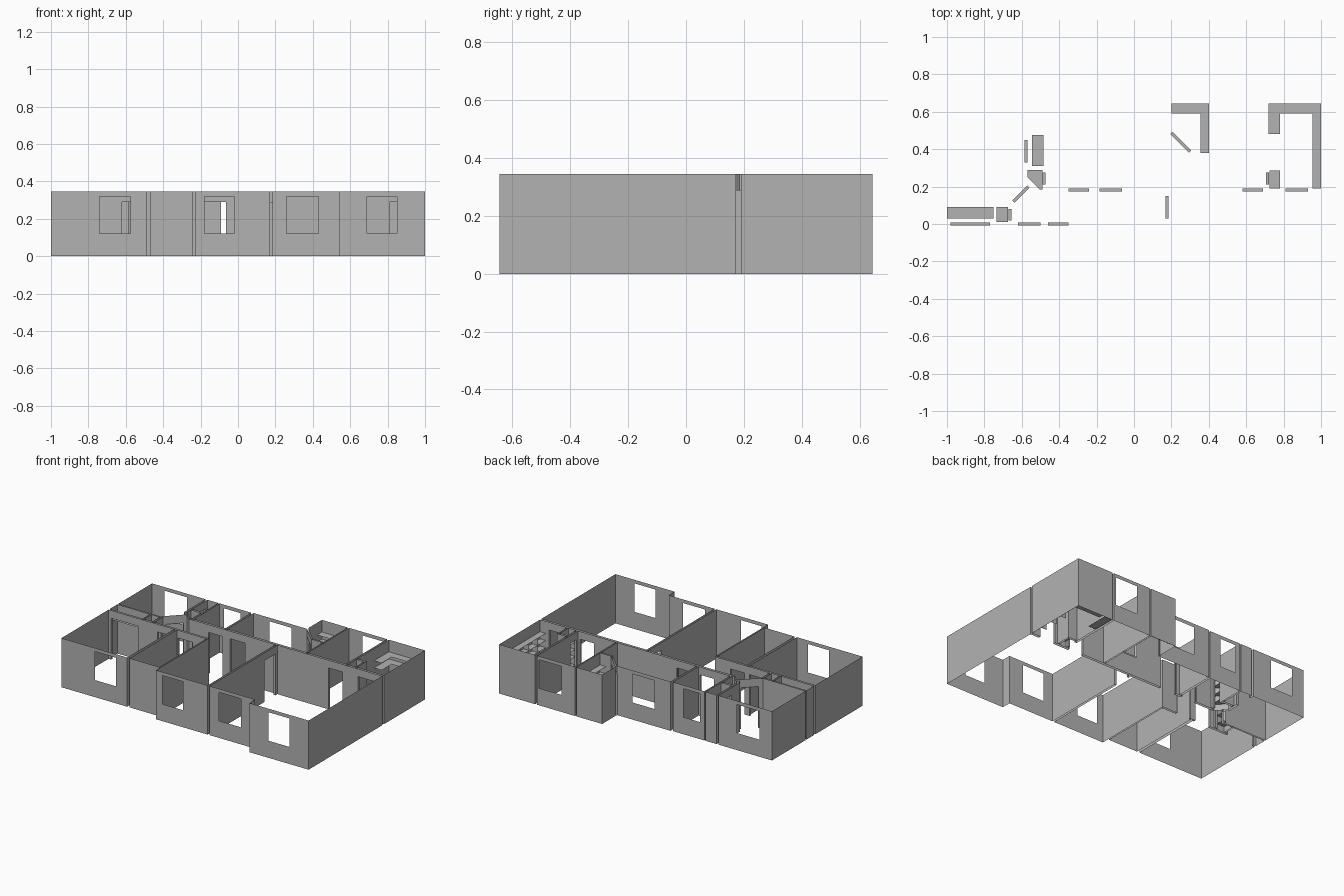
import bpy, bmesh
from mathutils import Vector

cube = bpy.data.objects.get("Cube")
if cube:
    bpy.data.objects.remove(cube, do_unlink=True)

HEIGHT = 0.345
DOOR_TOP = 0.29
SILL, HEAD = 0.12, 0.32
HALF_WALL = 0.008

# Single plaster colour
grey = bpy.data.materials.new("plaster_grey")
grey.use_nodes = True
grey.diffuse_color = (0.45, 0.45, 0.45, 1)
bsdf = grey.node_tree.nodes["Principled BSDF"]
bsdf.inputs["Base Color"].default_value = (0.45, 0.45, 0.45, 1)
bsdf.inputs["Roughness"].default_value = 0.8


def finish(name, bm):
    bmesh.ops.remove_doubles(bm, verts=bm.verts, dist=1e-5)
    mesh = bpy.data.meshes.new(name)
    bm.to_mesh(mesh)
    bm.free()
    mesh.materials.append(grey)
    bpy.context.collection.objects.link(bpy.data.objects.new(name, mesh))


def panel(bm, p, q, z0, z1):
    """Upright sheet from p to q."""
    if z1 - z0 > 1e-4 and (q - p).length > 1e-4:
        bm.faces.new([bm.verts.new((v.x, v.y, z))
                      for v, z in ((p, z0), (q, z0), (q, z1), (p, z1))])


def rect(x0, x1, y0, y1):
    return [(x0, y0), (x1, y0), (x1, y1), (x0, y1)]


# Doorways between rooms: start and end on the wall centre line
doors = {
    "bedroom_closet_door": ((-.98, 0), (-.77, 0)),
    "bedroom_door": ((-.62, 0), (-.50, 0)),
    "bath_door": ((-.46, 0), (-.35, 0)),
    "rear_bath_door": ((-.35, .1815), (-.24, .1815)),
    "study_door": ((-.185, .1815), (-.065, .1815)),
    "utility_door": ((.58, .1815), (.69, .1815)),
    "pantry_door": ((.81, .1815), (.93, .1815)),
    "living_door": ((.1775, .03), (.1775, .15)),
    "rear_closet_door": ((-.577, .33), (-.577, .45)),
    "linen_door": ((-.4825, .21), (-.4825, .275)),
    "hall_closet_door": ((-.6625, .02), (-.6625, .08)),
    "cupboard_door": ((.7125, .21), (.7125, .275)),
    "rear_bedroom_door": ((-.645, .12), (-.565, .20)),
    "corner_closet_door": ((.2, .4875), (.3, .3875)),
}
# Windows: x range and y of the wall
windows = [
    (-.74, -.575, -.53), (-.18, -.02, -.58), (.26, .43, -.58), (.69, .85, -.645),
    (-.905, -.73, .475), (-.44, -.315, .475), (-.09, .08, .48), (.515, .69, .645),
]
openings = [(Vector(a), Vector(b), 0, DOOR_TOP) for a, b in doors.values()]
openings += [(Vector((a, y)), Vector((b, y)), SILL, HEAD) for a, b, y in windows]

# Room outlines, each an inner shell of sheets
rooms = {
    "front_bedroom": rect(-1, -.49, -.53, -.007),
    "bath": rect(-.47, -.24, -.53, -.007),
    "family_room_and_hall": [(-.23, -.58), (.17, -.58), (.17, .173), (-.503, .173),
                             (-.545, .215), (-.655, .105), (-.655, .007), (-.23, .007)],
    "living_room": [(.185, -.58), (.54, -.58), (.54, -.645), (1, -.645),
                    (1, .173), (.185, .173)],
    "bedroom_closet": rect(-1, -.745, .007, .09),
    "hall_closet": rect(-.735, -.67, .007, .09),
    "rear_bedroom": [(-1, .1), (-.67, .1), (-.56, .21), (-.585, .235),
                     (-.585, .475), (-1, .475)],
    "rear_closet": rect(-.57, -.485, .305, .475),
    "linen_closet": [(-.57, .25), (-.505, .185), (-.49, .185), (-.49, .29), (-.57, .29)],
    "rear_bath": rect(-.475, -.23, .19, .475),
    "study": [(-.215, .19), (.4, .19), (.4, .37), (.31, .37), (.2, .48), (-.215, .48)],
    "corner_closet": [(.2, .495), (.315, .38), (.4, .38), (.4, .645), (.2, .645)],
    "utility_room": rect(.41, .705, .19, .645),
    "cupboard": rect(.72, .78, .19, .285),
    "pantry": [(.79, .19), (1, .19), (1, .645), (.72, .645), (.72, .3), (.79, .3)],
}


def wall(bm, p, q):
    """Wall sheet with every opening that lies on it left out."""
    length = (q - p).length
    along = (q - p) / length
    normal = Vector((-along.y, along.x))
    cuts = []
    for a, b, z0, z1 in openings:
        if max(abs((a - p).dot(normal)), abs((b - p).dot(normal))) < 0.012:
            s, e = sorted(((a - p).dot(along), (b - p).dot(along)))
            if s > -0.01 and e < length + 0.01:
                cuts.append((max(s, 0), min(e, length), z0, z1))
    at = 0
    for s, e, z0, z1 in sorted(cuts):
        panel(bm, p + along * at, p + along * s, 0, HEIGHT)
        panel(bm, p + along * s, p + along * e, 0, z0)
        panel(bm, p + along * s, p + along * e, z1, HEIGHT)
        at = e
    panel(bm, p + along * at, q, 0, HEIGHT)


for name, outline in rooms.items():
    bm = bmesh.new()
    pts = [Vector(p) for p in outline]
    for p, q in zip(pts, pts[1:] + pts[:1]):
        wall(bm, p, q)
    finish(name + "_walls", bm)

# Door linings: two jambs and a head between the paired sheets
for name, (a, b) in doors.items():
    bm = bmesh.new()
    a, b = Vector(a), Vector(b)
    d = (b - a).normalized()
    n = Vector((-d.y, d.x)) * HALF_WALL
    for p in (a, b):
        panel(bm, p - n, p + n, 0, DOOR_TOP)
    bm.faces.new([bm.verts.new((v.x, v.y, DOOR_TOP)) for v in (a - n, b - n, b + n, a + n)])
    finish(name + "_lining", bm)

# Closet shelves
TALL_SET = (.04, .10, .16, .21, .26)
shelves = {
    "bedroom_closet_shelf": (rect(-1, -.75, .03, .09), (.26,)),
    "hall_closet_shelf": (rect(-.735, -.675, .01, .09), TALL_SET),
    "rear_closet_shelf": (rect(-.545, -.485, .31, .475), (.26,)),
    "linen_shelf": (rooms["linen_closet"], TALL_SET),
    "cupboard_shelf": (rect(.725, .78, .19, .285), TALL_SET),
    "corner_closet_shelf": ([(.2, .59), (.355, .59), (.355, .38), (.4, .38),
                             (.4, .645), (.2, .645)], TALL_SET),
    "pantry_side_shelf": (rect(.955, 1, .19, .59), TALL_SET),
    "pantry_back_shelf": (rect(.78, 1, .59, .645), (.02, .21, .26)),
    "pantry_end_shelf": (rect(.72, .78, .48, .645), (.004, .21, .26)),
}
for name, (outline, levels) in shelves.items():
    bm = bmesh.new()
    for z in levels:
        bm.faces.new([bm.verts.new((x, y, z)) for x, y in outline])
    finish(name, bm)

# Upright dividers of the pantry cubbies
bm = bmesh.new()
for y in (.28, .375, .47):
    panel(bm, Vector((.955, y)), Vector((1, y)), 0, TALL_SET[-1])
finish("pantry_dividers", bm)
